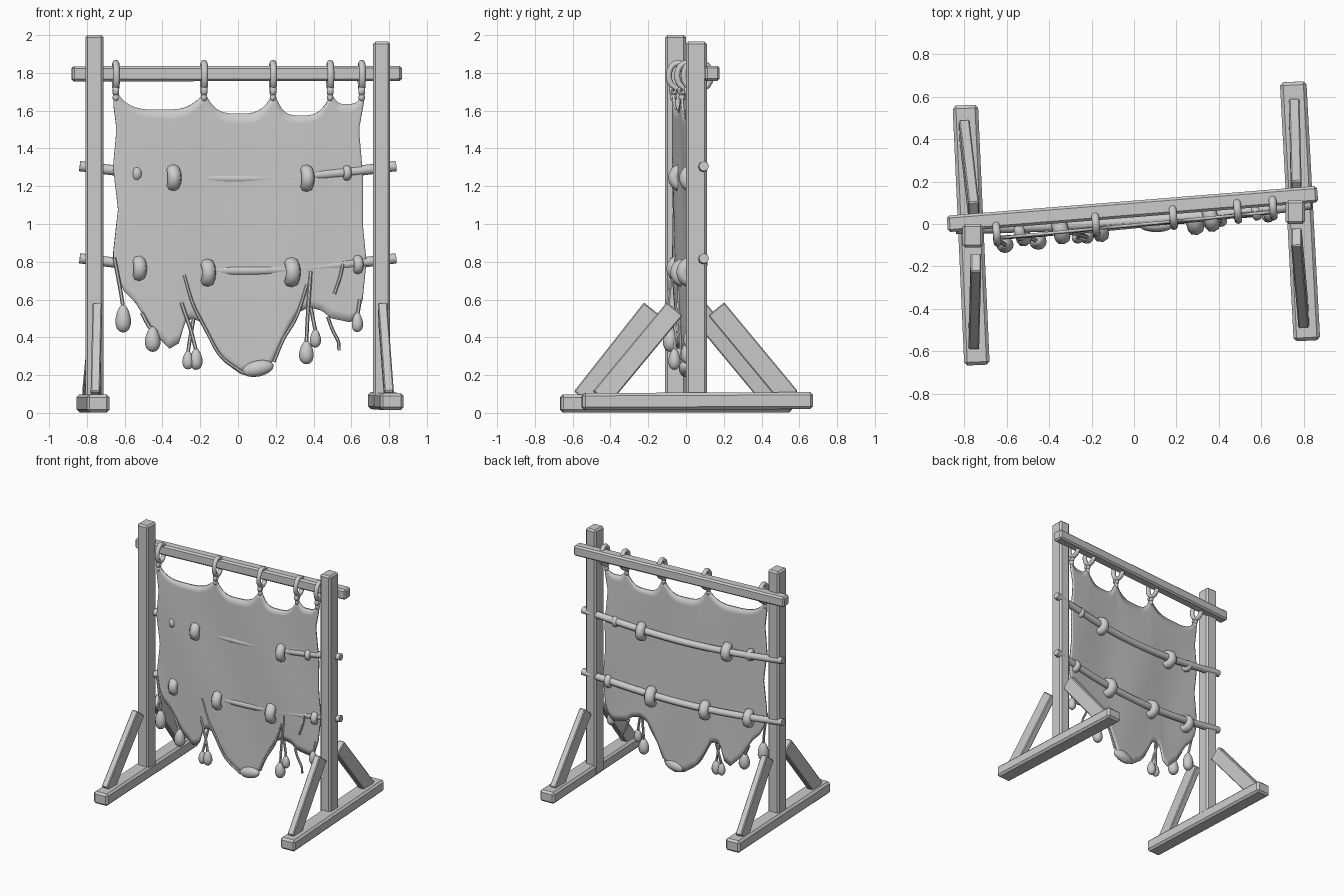
import bpy, bmesh, math
from mathutils import Vector, Matrix

if "Cube" in bpy.data.objects:
    bpy.data.objects.remove(bpy.data.objects["Cube"])

grey = bpy.data.materials.new("plain_grey")
grey.diffuse_color = (0.6, 0.6, 0.6, 1)
grey.use_nodes = True
grey.node_tree.nodes["Principled BSDF"].inputs["Base Color"].default_value = grey.diffuse_color


def finish(name, bm, smooth=None):
    bmesh.ops.recalc_face_normals(bm, faces=bm.faces)
    me = bpy.data.meshes.new(name)
    bm.to_mesh(me)
    bm.free()
    ob = bpy.data.objects.new(name, me)
    bpy.context.collection.objects.link(ob)
    me.materials.append(grey)
    if smooth:
        bpy.ops.object.select_all(action='DESELECT')
        ob.select_set(True)
        bpy.context.view_layer.objects.active = ob
        bpy.ops.object.shade_smooth_by_angle(angle=math.radians(smooth))
    return ob


def timber(name, a, b, w, h, side=(1, 0, 0), bevel=0.012):
    """Bevelled box from a to b, w wide along side, h deep."""
    a, b = Vector(a), Vector(b)
    d = (b - a).normalized()
    s = Vector(side)
    s = (s - d * s.dot(d)).normalized()
    rot = Matrix((s, d.cross(s), d)).transposed().to_4x4()
    bm = bmesh.new()
    bmesh.ops.create_cube(bm, size=1)
    bmesh.ops.scale(bm, vec=(w, h, (b - a).length), verts=bm.verts)
    bmesh.ops.bevel(bm, geom=bm.edges[:], offset=bevel, segments=1, affect='EDGES')
    bm.transform(Matrix.Translation((a + b) / 2) @ rot)
    return finish(name, bm)


def catmull(pts, n=6):
    pts = [Vector(p) for p in pts]
    p = [2 * pts[0] - pts[1]] + pts + [2 * pts[-1] - pts[-2]]
    out = []
    for i in range(1, len(p) - 2):
        for k in range(n):
            t = k / n
            out.append(0.5 * (2 * p[i] + (p[i + 1] - p[i - 1]) * t
                       + (2 * p[i - 1] - 5 * p[i] + 4 * p[i + 1] - p[i + 2]) * t * t
                       + (3 * p[i] - p[i - 1] - 3 * p[i + 1] + p[i + 2]) * t ** 3))
    return out + [pts[-1]]


def cord(name, pts, r, sides=8):
    """Round tube along a smooth path."""
    path = catmull(pts)
    bm = bmesh.new()
    rings = []
    for i, p in enumerate(path):
        d = (path[min(i + 1, len(path) - 1)] - path[max(i - 1, 0)]).normalized()
        u = d.cross(Vector((0, 1, 0))).normalized()
        v = d.cross(u)
        rings.append([bm.verts.new(p + r * (u * math.cos(k * math.tau / sides)
                      + v * math.sin(k * math.tau / sides))) for k in range(sides)])
    for A, B in zip(rings, rings[1:]):
        for k in range(sides):
            bm.faces.new((A[k], A[k - 1], B[k - 1], B[k]))
    bm.faces.new(rings[0])
    bm.faces.new(rings[-1])
    return finish(name, bm, 50)


def loop(name, centre, major, rx, rr, turn=0.08, nu=16, nv=8):
    """Torus around the x axis: rx half width, rr radial thickness, major = (y, z) radii."""
    bm = bmesh.new()
    g = [[bm.verts.new((rx * math.sin(v * math.tau / nv),
          (major[0] + rr * math.cos(v * math.tau / nv)) * math.cos(u * math.tau / nu),
          (major[1] + rr * math.cos(v * math.tau / nv)) * math.sin(u * math.tau / nu)))
          for v in range(nv)] for u in range(nu)]
    for u in range(nu):
        for v in range(nv):
            bm.faces.new((g[u - 1][v - 1], g[u][v - 1], g[u][v], g[u - 1][v]))
    bm.transform(Matrix.Translation(centre) @ Matrix.Rotation(turn, 4, 'Z'))
    return finish(name, bm, 60)


def pod(name, centre, size, tilt=0.0, taper=0.25):
    bm = bmesh.new()
    bmesh.ops.create_uvsphere(bm, u_segments=12, v_segments=8, radius=0.5)
    for v in bm.verts:
        k = 1 - taper * 2 * v.co.z
        v.co = Vector((v.co.x * k * size[0], v.co.y * k * size[1], v.co.z * size[2]))
    bm.transform(Matrix.Translation(centre) @ Matrix.Rotation(tilt, 4, 'Y'))
    return finish(name, bm, 60)


def lerp_table(table, x):
    for (x0, y0), (x1, y1) in zip(table, table[1:]):
        if x <= x1:
            return y0 + (y1 - y0) * max(0, (x - x0) / (x1 - x0))
    return table[-1][1]


def cloth_y(x):
    return 0.095 * x - 0.005


def beam_y(x):
    return 0.0805 * x + 0.071


# Frame: posts, feet and slanted braces
timber("left_post", (-0.76, -0.055, 0.03), (-0.76, -0.055, 2.0), 0.095, 0.11)
timber("right_post", (0.76, 0.055, 0.03), (0.76, 0.055, 1.965), 0.09, 0.11)
timber("left_foot", (-0.795, 0.56, 0.05), (-0.74, -0.665, 0.05), 0.12, 0.095, bevel=0.015)
timber("right_foot", (0.75, 0.67, 0.065), (0.815, -0.55, 0.06), 0.125, 0.09, bevel=0.015)
for name, x0, y0, x1, y1 in (("left_front_brace", -0.745, -0.18, -0.755, -0.55),
                             ("left_back_brace", -0.755, 0.06, -0.80, 0.45),
                             ("right_front_brace", 0.765, -0.06, 0.80, -0.45),
                             ("right_back_brace", 0.765, 0.16, 0.755, 0.55)):
    timber(name, (x0, y0, 0.55), (x1, y1, 0.08), 0.05, 0.11, bevel=0.006)

# Top beam and two sagging rods
timber("top_beam", (-0.88, beam_y(-0.88), 1.795), (0.865, beam_y(0.865), 1.797), 0.08, 0.078, side=(0, 0, 1))


def rod_point(x, z):
    k = math.cos(x * math.pi / 1.7)
    return (x, 0.069 * x + 0.038 - 0.026 * k, z - 0.068 * k)


for name, z in (("upper_rod", 1.308), ("lower_rod", 0.82)):
    cord(name, [rod_point(-0.838 + 1.674 * i / 8, z) for i in range(9)], 0.027)

# Hanging cloth: scalloped top, wavy sides, ragged bottom
left = [(0.3, -0.66), (0.85, -0.66), (1.08, -0.635), (1.3, -0.662), (1.5, -0.643), (1.65, -0.662), (1.72, -0.65)]
right = [(0.3, 0.65), (0.55, 0.655), (0.8, 0.68), (1.0, 0.66), (1.25, 0.662), (1.5, 0.64), (1.65, 0.668), (1.72, 0.66)]
hem = [(-0.66, 0.82), (-0.64, 0.72), (-0.60, 0.64), (-0.54, 0.58), (-0.49, 0.5), (-0.44, 0.42), (-0.36, 0.34),
       (-0.31, 0.37), (-0.28, 0.48), (-0.24, 0.5), (-0.19, 0.48), (-0.14, 0.38), (-0.07, 0.27), (0.02, 0.205),
       (0.10, 0.19), (0.17, 0.23), (0.22, 0.34), (0.27, 0.45), (0.32, 0.53), (0.38, 0.56), (0.45, 0.54),
       (0.5, 0.50), (0.6, 0.48), (0.64, 0.51), (0.66, 0.6)]
ring_x = [-0.647, -0.18, 0.185, 0.488, 0.655]
dips = [1.605, 1.585, 1.575, 1.635]


def top_z(x):
    for a, b, d in zip(ring_x, ring_x[1:], dips):
        if x <= b:
            t = abs(2 * (x - a) / (b - a) - 1)
            return d + (1.70 - d) * min(1, t) ** 3.5
    return 1.70


bm = bmesh.new()
cols, rows = 110, 24
grid = []
for i in range(cols + 1):
    xn = -0.66 + 1.32 * i / cols
    zb, zt = lerp_table(hem, xn), top_z(xn)
    col = []
    for j in range(rows + 1):
        z = zb + (zt - zb) * j / rows
        x = lerp_table(left, z) + (lerp_table(right, z) - lerp_table(left, z)) * i / cols
        wave = 0.007 * math.sin(9 * x + 2 * z) * math.sin(math.pi * j / rows)
        col.append(bm.verts.new((x, cloth_y(x) + wave, z)))
    grid.append(col)
for A, B in zip(grid, grid[1:]):
    for j in range(rows):
        bm.faces.new((A[j], B[j], B[j + 1], A[j + 1]))
cloth = finish("hanging_cloth", bm, 60)
solid = cloth.modifiers.new("thickness", 'SOLIDIFY')
solid.thickness, solid.offset = 0.014, 0

# Beam rings with knotted ties under them
for x in ring_x:
    y = cloth_y(x) + 0.025
    loop("beam_ring", (x, y, 1.785), (0.05, 0.068), 0.018, 0.016)
    loop("ring_tie", (x, cloth_y(x), 1.705), (0.012, 0.016), 0.017, 0.012)
    pod("tie_knot", (x, cloth_y(x), 1.672), (0.034, 0.034, 0.045), taper=0.1)

# Lashings that hold the cloth to the rods
for x, z, w, h in ((-0.54, 1.267, .05, .095), (-0.347, 1.245, .075, .15), (0.36, 1.242, .07, .15),
                   (0.575, 1.27, .042, .085), (-0.528, .765, .072, .145), (-0.165, .742, .075, .155),
                   (0.28, .745, .08, .165), (0.632, .785, .052, .105)):
    y = (cloth_y(x) + rod_point(x, z)[1]) / 2
    loop("lashing", (x, y, z), (h * 0.3, h * 0.3), w / 2, h * 0.2, turn=0.25)

# Pendants: each is a cord ending in a seed-shaped weight
for x0, z0, x1, z1, w, h in ((-0.655, .82, -.608, .50, .085, .15), (-0.51, .53, -.452, .39, .085, .135),
                             (-0.30, .585, -.222, .285, .07, .115), (-0.235, .50, -.265, .28, .06, .1),
                             (0.385, .75, .362, .32, .08, .125), (0.385, .56, .41, .395, .06, .1),
                             (0.645, .60, .632, .48, .062, .105)):
    dy = -0.035 if x1 < -0.2 else -0.02
    y0, y1 = cloth_y(x0) - 0.008, cloth_y(x1) + dy
    bow = 0.15 * (x1 - x0)
    cord("pendant_cord", [(x0, y0, z0), ((x0 + x1) / 2 + bow, (y0 + y1) / 2, (z0 + z1) / 2),
                          (x1, y1, z1 + h * 0.4)], 0.010, 6)
    pod("pendant_weight", (x1, y1, z1), (w * 0.95, w * 0.9, h))

# Loose cords and the hem cord with its bottom roll
for name, pts in (("hem_cord", [(-0.285, .73), (-0.24, .58), (-0.17, .44), (-0.09, .30), (0.03, .21)]),
                  ("right_hem_cord", [(0.365, .68), (0.31, .51), (0.24, .39), (0.19, .27)]),
                  ("short_cord", [(0.555, .79), (0.54, .72), (0.51, .63)]),
                  ("curly_cord", [(0.475, .51), (0.50, .44), (0.53, .38), (0.535, .33)])):
    cord(name, [(x, cloth_y(x) - 0.008, z) for x, z in pts], 0.009, 6)
pod("bottom_roll", (0.105, cloth_y(0.1) - 0.008, 0.235), (0.085, 0.07, 0.17), tilt=math.radians(78), taper=0.0)
